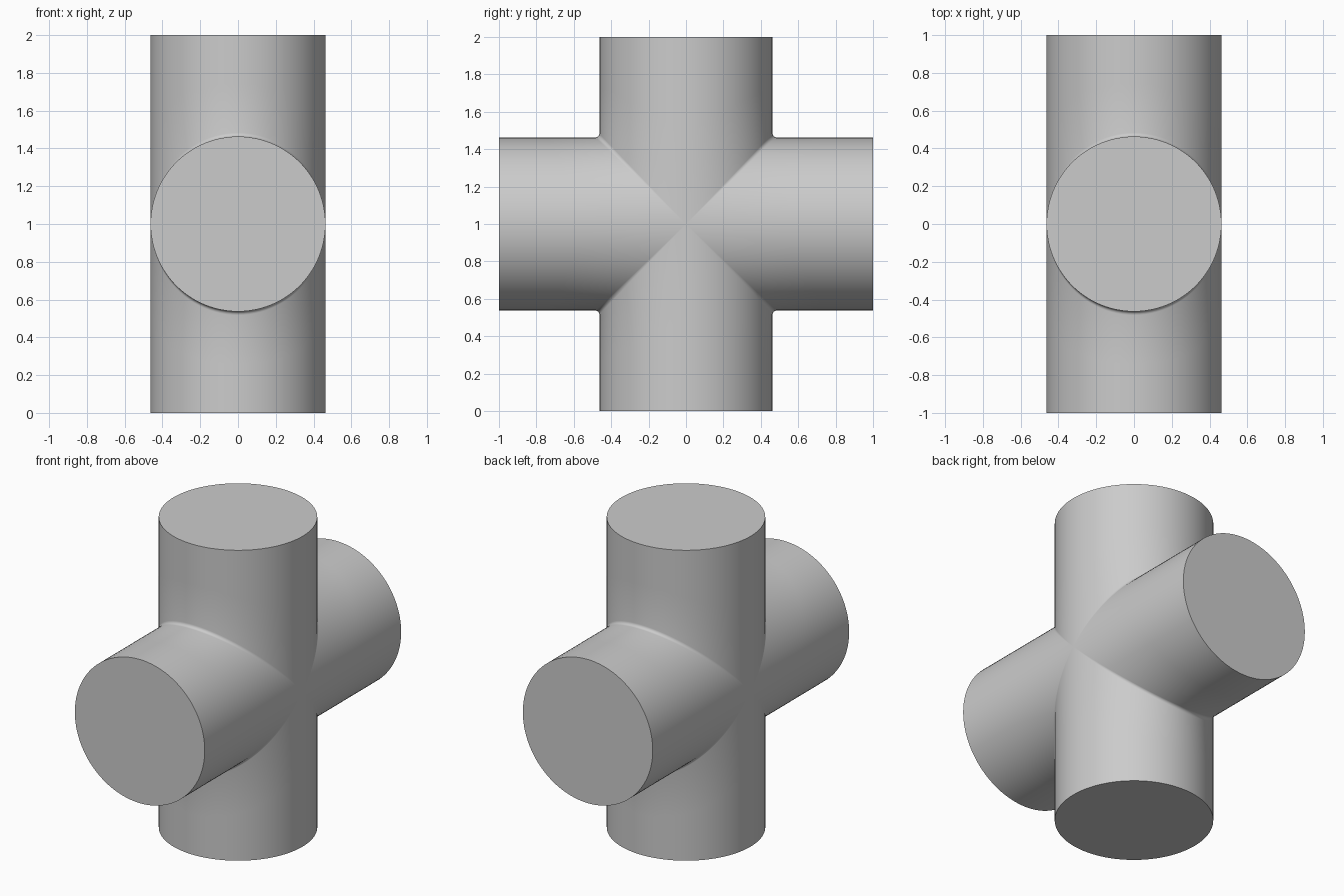
import bpy, bmesh
from math import sin, cos, pi
from mathutils import Matrix, Vector

if "Cube" in bpy.data.objects:
    bpy.data.objects.remove(bpy.data.objects["Cube"])

R = 0.463      # pipe radius
FILLET = 0.02  # small weld radius where the arms meet
SEGS = 48      # steps per half circle
CENTRE = Vector((0, 0, 1))


def quadrant_profile(a):
    """Wall line from one arm end, round the weld, to the next arm end."""
    x, h = R * cos(a), R * sin(a)
    c = FILLET * sin(a)
    pts = [(h, 1.0), (h, (1 + h + c) / 2)]
    for i in range(5):
        t = i * pi / 8
        pts.append((h + c - c * cos(t), h + c - c * sin(t)))
    pts += [((1 + h + c) / 2, h), (1.0, h)]
    return [Vector((x, y, z)) for y, z in pts]


bm = bmesh.new()
# Four quadrants of wall turned around the x axis
for k in range(4):
    turn = Matrix.Rotation(k * pi / 2, 3, 'X')
    rows = [[bm.verts.new(turn @ p + CENTRE) for p in quadrant_profile(pi * i / SEGS)]
            for i in range(SEGS + 1)]
    for r0, r1 in zip(rows, rows[1:]):
        for j in range(len(r0) - 1):
            bm.faces.new((r0[j], r0[j + 1], r1[j + 1], r1[j]))
bmesh.ops.remove_doubles(bm, verts=bm.verts, dist=1e-5)
# Flat caps on the four open ends
bmesh.ops.holes_fill(bm, edges=[e for e in bm.edges if e.is_boundary], sides=0)
bmesh.ops.recalc_face_normals(bm, faces=bm.faces)

mesh = bpy.data.meshes.new("cross_pipe_fitting")
bm.to_mesh(mesh)
bm.free()
fitting = bpy.data.objects.new("cross_pipe_fitting", mesh)
bpy.context.collection.objects.link(fitting)
bpy.context.view_layer.objects.active = fitting
fitting.select_set(True)
bpy.ops.object.shade_smooth_by_angle(angle=pi / 6)
